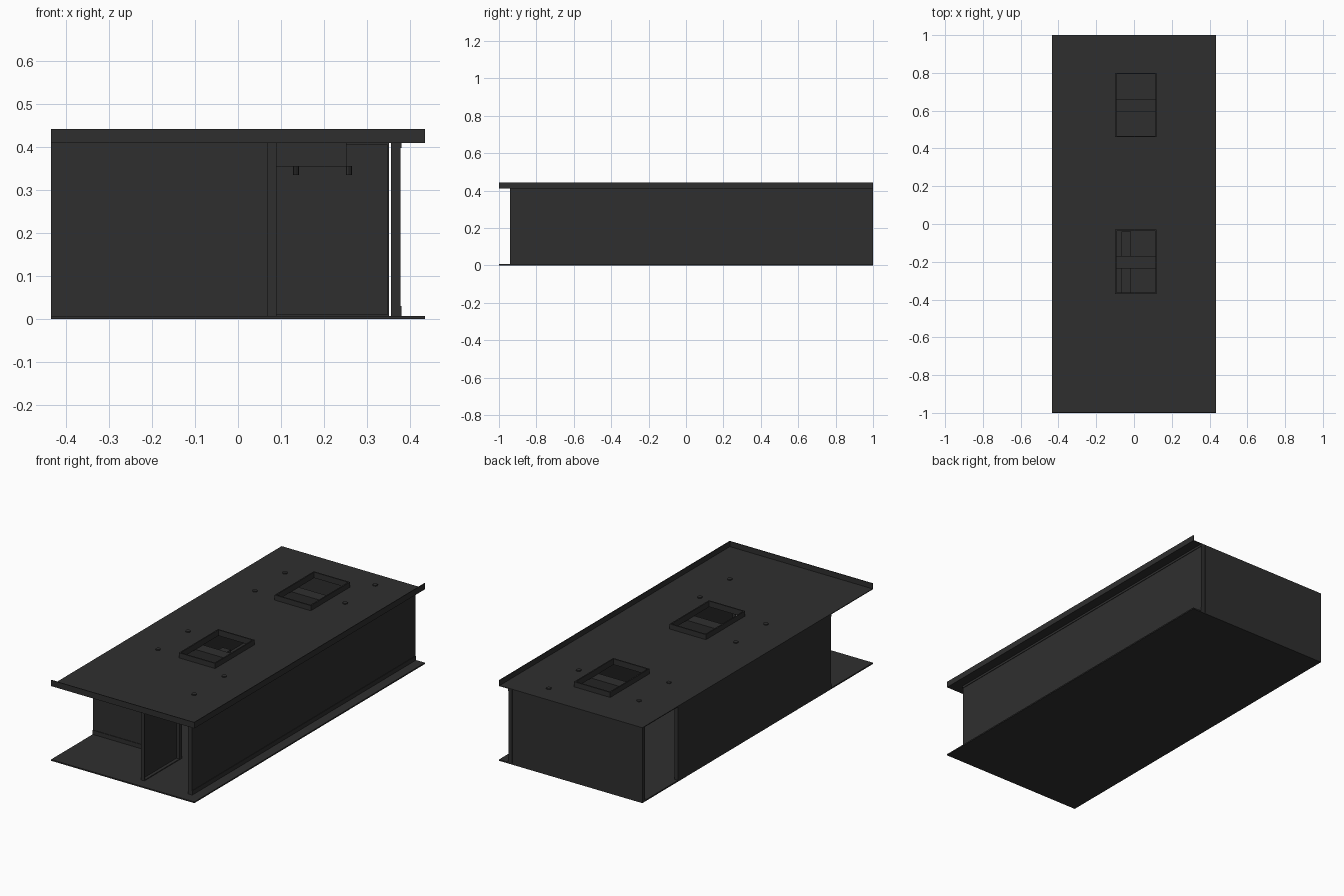
import bpy, bmesh, math
from mathutils import Matrix, Vector

if "Cube" in bpy.data.objects:
    bpy.data.objects.remove(bpy.data.objects["Cube"])

mat = bpy.data.materials.new("charcoal_metal")
mat.diffuse_color = (0.028, 0.028, 0.028, 1)
mat.use_nodes = True
mat.node_tree.nodes["Principled BSDF"].inputs["Base Color"].default_value = mat.diffuse_color

X, Y = 0.435, 1.0            # half width and half length
Z0, Z1, ZT = 0.007, 0.41, 0.443   # base top, deck underside, lip top
T = 0.004                    # sheet thickness


def finish(name, bm):
    me = bpy.data.meshes.new(name)
    bm.to_mesh(me)
    bm.free()
    me.materials.append(mat)
    ob = bpy.data.objects.new(name, me)
    bpy.context.collection.objects.link(ob)
    return ob


def add_box(bm, x0, x1, y0, y1, z0, z1):
    m = Matrix.Translation(((x0 + x1) / 2, (y0 + y1) / 2, (z0 + z1) / 2)) @ \
        Matrix.Diagonal((x1 - x0, y1 - y0, z1 - z0, 1))
    bmesh.ops.create_cube(bm, size=1, matrix=m)


def boxes(name, *dims):
    bm = bmesh.new()
    for d in dims:
        add_box(bm, *d)
    return finish(name, bm)


def pan(name, axis, outer, inward, a0, a1, depth=0.022):
    """Folded sheet panel: a face plus four return flanges on the inward side."""
    def slab(d0, d1, u0, u1, z0, z1):
        d0, d1 = sorted((outer + inward * d0, outer + inward * d1))
        return (d0, d1, u0, u1, z0, z1) if axis == 'x' else (u0, u1, d0, d1, z0, z1)
    boxes(name,
          slab(0, T, a0, a1, Z0, Z1),
          slab(T, depth, a0, a0 + T, Z0, Z1),
          slab(T, depth, a1 - T, a1, Z0, Z1),
          slab(T, depth, a0 + T, a1 - T, Z0, Z0 + T),
          slab(T, depth, a0 + T, a1 - T, Z1 - T, Z1))


# Base sheet
boxes("base_plate", (-X, X, -Y, Y, 0, Z0))

# Deck sheet with two rectangular openings
openings = [(-0.10, 0.12, -0.37, -0.03), (-0.10, 0.12, 0.46, 0.80)]
xs = [-X, -0.10, 0.12, X]
ys = [-Y, -0.37, -0.03, 0.46, 0.80, Y]
bm = bmesh.new()
grid = [[bm.verts.new((x, y, Z1 + T)) for y in ys] for x in xs]
for i in range(3):
    for j in range(5):
        if i == 1 and j in (1, 3):
            continue
        bm.faces.new((grid[i][j], grid[i + 1][j], grid[i + 1][j + 1], grid[i][j + 1]))
deck = finish("deck_plate", bm)
sol = deck.modifiers.new("thickness", 'SOLIDIFY')
sol.thickness = T
sol.offset = -1

# Upturned lips on the front and right edges
boxes("deck_lips", (-X, X, -Y, -Y + T, Z1, ZT), (X - T, X, -Y + T, Y, Z1, ZT))

# Collars around the openings and a rail beneath each one
for k, (x0, x1, y0, y1) in enumerate(openings):
    w = 0.007
    boxes("opening_collar_%d" % k,
          (x0, x0 + w, y0, y1, Z1, ZT - 0.001), (x1 - w, x1, y0, y1, Z1, ZT - 0.001),
          (x0 + w, x1 - w, y0, y0 + w, Z1, ZT - 0.001),
          (x0 + w, x1 - w, y1 - w, y1, Z1, ZT - 0.001))
    yr = y0 + 0.135
    boxes("opening_rail_%d" % k, (-0.245, 0.253, yr, yr + 0.065, 0.355, Z1))
boxes("cable_strip", (-0.065, -0.015, -0.375, -0.04, 0.34, 0.355))

# Wall panels
pan("right_wall", 'x', 0.378, -1, -0.94, Y)
pan("left_wall", 'x', -X, 1, -0.632, 0.69)
pan("front_left_wall", 'y', -0.636, 1, -X, 0.09)
pan("front_partition", 'x', 0.068, 1, -0.94, -0.615)
pan("back_wall", 'y', Y, -1, -X, 0.352)

# Small retaining angles along the right wall and the recessed front wall
boxes("right_wall_angles", (0.378, 0.381, -0.94, Y, Z0, 0.03),
      (0.378, 0.381, -0.94, Y, 0.398, Z1))
boxes("front_wall_angles", (-X, 0.068, -0.639, -0.636, Z0, 0.03),
      (-X, 0.068, -0.639, -0.636, 0.398, Z1))

# Deck bolts
bm = bmesh.new()
for x, y in [(-0.24, 0.75), (-0.24, 0.49), (0.21, 0.63), (0.21, 0.89),
             (-0.24, -0.09), (-0.24, -0.35), (0.21, -0.42), (0.21, -0.68)]:
    bmesh.ops.create_cone(bm, cap_ends=True, segments=8, radius1=0.013, radius2=0.013,
                          depth=0.006, matrix=Matrix.Translation((x, y, Z1 + T + 0.002)))
finish("deck_bolts", bm)

# Knobs hanging under the rails
bm = bmesh.new()
for x in (0.135, 0.258):
    bmesh.ops.create_cone(bm, cap_ends=True, segments=8, radius1=0.007, radius2=0.007,
                          depth=0.02, matrix=Matrix.Translation((x, -0.2, 0.346)))
finish("rail_knobs", bm)
